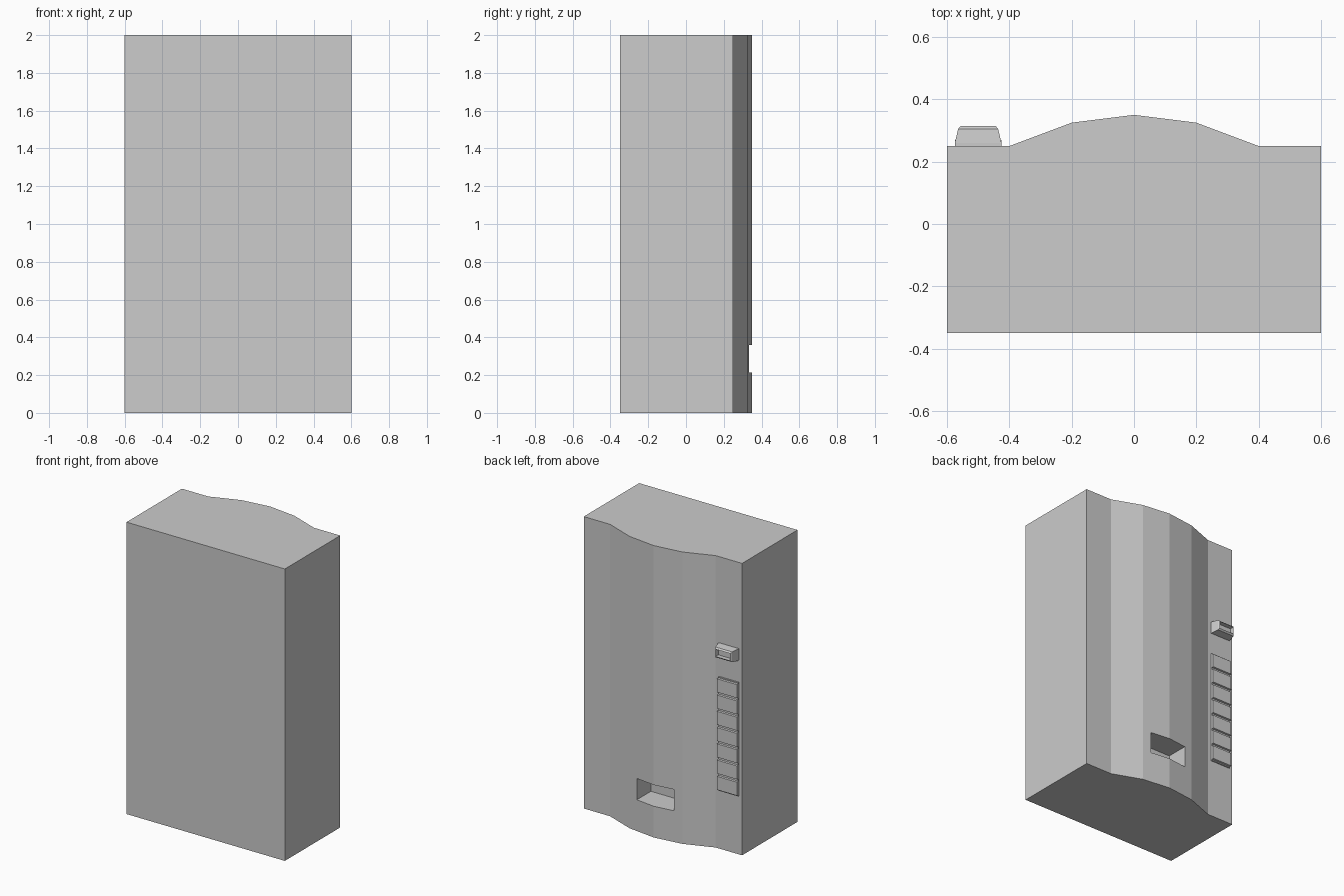
import bpy
import bmesh

cube = bpy.data.objects.get("Cube")
if cube:
    bpy.data.objects.remove(cube, do_unlink=True)

grey = bpy.data.materials.new("light grey")
grey.use_nodes = True
colour = (0.604, 0.604, 0.604, 1)
grey.diffuse_color = colour
grey.node_tree.nodes["Principled BSDF"].inputs["Base Color"].default_value = colour

BACK = 0.25       # flat strip of the back
PANEL_X = -0.5    # centre of the controls


def add_object(name, bm):
    bmesh.ops.recalc_face_normals(bm, faces=bm.faces)
    mesh = bpy.data.meshes.new(name)
    bm.to_mesh(mesh)
    bm.free()
    mesh.materials.append(grey)
    obj = bpy.data.objects.new(name, mesh)
    bpy.context.collection.objects.link(obj)
    return obj


def loft(bm, loops):
    """Skin a list of equal-length point loops and cap both ends."""
    rings = [[bm.verts.new(p) for p in loop] for loop in loops]
    n = len(rings[0])
    for a, b in zip(rings, rings[1:]):
        for i in range(n):
            j = (i + 1) % n
            bm.faces.new((a[i], a[j], b[j], b[i]))
    bm.faces.new(rings[0])
    return bm.faces.new(rings[-1])


def rect(x, z, half_w, half_h, y):
    return [(x - half_w, y, z - half_h), (x + half_w, y, z - half_h),
            (x + half_w, y, z + half_h), (x - half_w, y, z + half_h)]


def tapered_block(name, x, z, sections):
    bm = bmesh.new()
    loft(bm, [rect(x, z, w, h, y) for w, h, y in sections])
    return add_object(name, bm)


# Cabinet with a faceted bulge along the back
half = [(0.6, -0.35), (0.6, BACK), (0.4, BACK), (0.2, 0.325)]
outline = half + [(0, 0.35)] + [(-x, y) for x, y in reversed(half)]
bm = bmesh.new()
loft(bm, [[(x, y, z) for x, y in outline] for z in (0, 2)])
cabinet = add_object("cabinet", bm)

# Delivery opening cut into the bulge
cutter = tapered_block("opening_cutter", 0, 0.287,
                       [(0.14, 0.073, 0.18), (0.14, 0.073, 0.5)])
cutter.hide_render = True
cut = cabinet.modifiers.new("opening", "BOOLEAN")
cut.operation = "DIFFERENCE"
cut.solver = "EXACT"
cut.object = cutter
bpy.context.view_layer.objects.active = cabinet
bpy.ops.object.modifier_apply(modifier=cut.name)
bpy.data.objects.remove(cutter, do_unlink=True)

# Selection panel and its column of buttons
tapered_block("button_panel", PANEL_X, 0.79,
              [(0.075, 0.39, BACK - 0.01), (0.075, 0.39, BACK + 0.008)])
count, pitch = 7, 0.78 / 7
for i in range(count):
    tapered_block(f"button_{i + 1}", PANEL_X, 0.4 + pitch * (i + 0.5),
                  [(0.075, 0.05, BACK), (0.075, 0.046, BACK + 0.02)])

# Coin unit with a chamfered nose and a slot
bm = bmesh.new()
nose = loft(bm, [rect(PANEL_X, 1.37, w, h, y) for w, h, y in
                 [(0.075, 0.04, BACK - 0.01), (0.075, 0.04, BACK + 0.01),
                  (0.064, 0.035, BACK + 0.055), (0.056, 0.025, BACK + 0.065)]])
bmesh.ops.inset_individual(bm, faces=[nose], thickness=0.017)
for v in nose.verts:
    v.co.y -= 0.001
slot = bmesh.ops.extrude_discrete_faces(bm, faces=[nose])["faces"][0]
bmesh.ops.translate(bm, verts=slot.verts, vec=(0, -0.03, 0))
add_object("coin_unit", bm)
